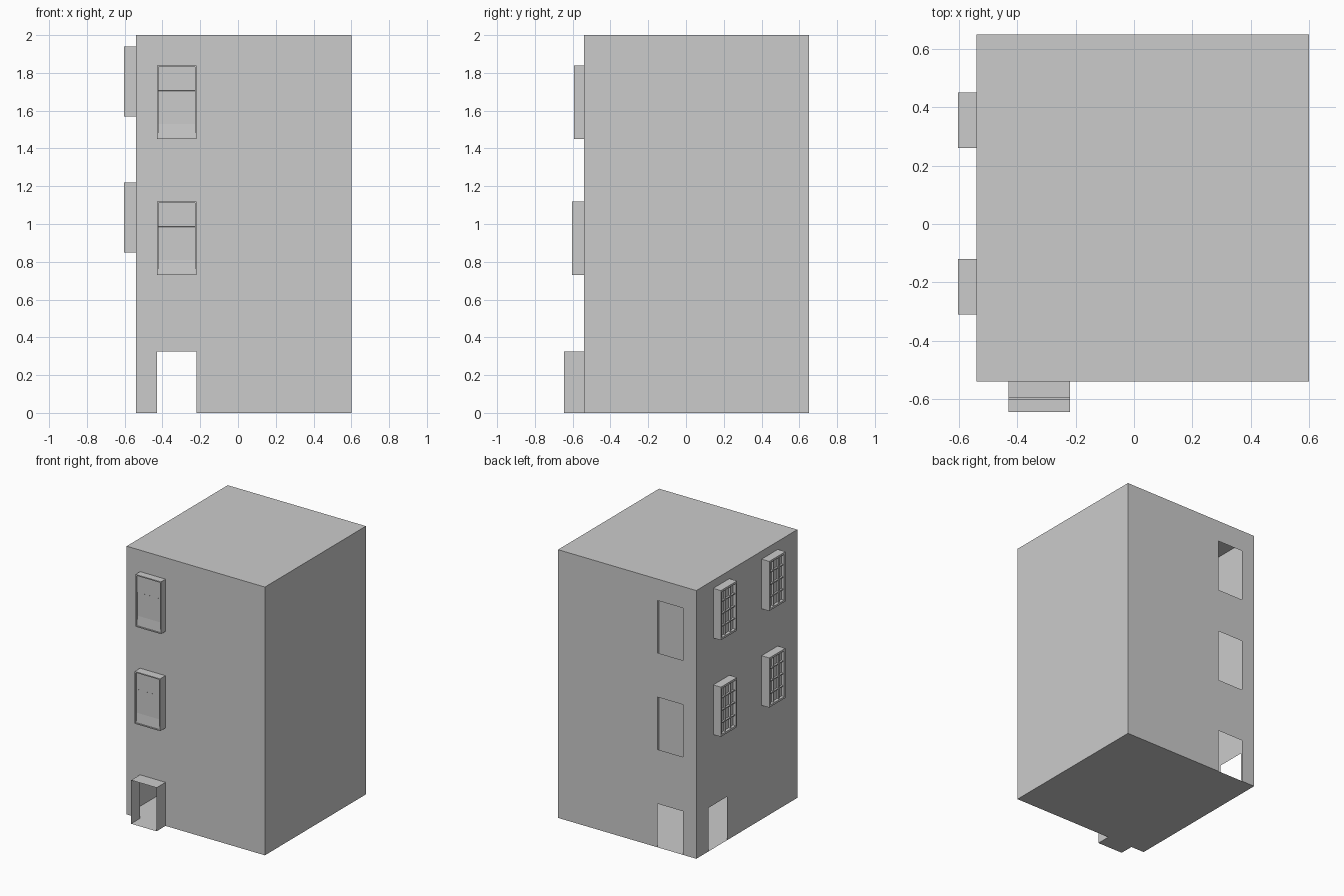
import bpy, bmesh
from mathutils import Vector

if "Cube" in bpy.data.objects:
    bpy.data.objects.remove(bpy.data.objects["Cube"])

X0, X1, Y0, Y1, H = -0.54, 0.60, -0.54, 0.65, 2.0


def finish(name, bm):
    bmesh.ops.remove_doubles(bm, verts=bm.verts, dist=1e-5)
    me = bpy.data.meshes.new(name)
    bm.to_mesh(me)
    bm.free()
    ob = bpy.data.objects.new(name, me)
    bpy.context.collection.objects.link(ob)
    return ob


def quad(bm, *pts):
    bm.faces.new([bm.verts.new(p) for p in pts])


def box(bm, lo, hi):
    lo, hi = Vector(lo), Vector(hi)
    geo = bmesh.ops.create_cube(bm, size=1)
    for v in geo["verts"]:
        v.co = Vector((lo[i] + (v.co[i] + 0.5) * (hi[i] - lo[i]) for i in range(3)))


def wall(name, a0, a1, place, holes=(), flip=False):
    """Thin wall as a grid of cells, leaving out rectangular holes (a, b, z0, z1)."""
    us = sorted({a0, a1, *[h[0] for h in holes], *[h[1] for h in holes]})
    zs = sorted({0, H, *[h[2] for h in holes], *[h[3] for h in holes]})
    bm = bmesh.new()
    for u, v in zip(us, us[1:]):
        for z, w in zip(zs, zs[1:]):
            cu, cz = (u + v) / 2, (z + w) / 2
            if any(h[0] < cu < h[1] and h[2] < cz < h[3] for h in holes):
                continue
            pts = [place(u, z), place(v, z), place(v, w), place(u, w)]
            quad(bm, *(pts[::-1] if flip else pts))
    bmesh.ops.remove_doubles(bm, verts=bm.verts, dist=1e-5)
    bmesh.ops.dissolve_limit(bm, angle_limit=0.01, verts=bm.verts, edges=bm.edges)
    finish(name, bm)


# Hollow building shell
DX0, DX1, DZ = -0.43, -0.22, 0.325
wall("front_wall", X0, X1, lambda u, z: (u, Y0, z), [(DX0, DX1, 0, DZ)])
wall("back_wall", X0, X1, lambda u, z: (u, Y1, z),
     [(DX0, DX1, 0, DZ), (DX0, DX1, 0.73, 1.12), (DX0, DX1, 1.45, 1.84)], True)
wall("left_wall", Y0, Y1, lambda u, z: (X0, u, z), [(0.29, 0.507, 0, DZ)], True)
wall("right_wall", Y0, Y1, lambda u, z: (X1, u, z))
bm = bmesh.new()
quad(bm, (X0, Y0, H), (X1, Y0, H), (X1, Y1, H), (X0, Y1, H))
finish("roof", bm)
bm = bmesh.new()
quad(bm, (X0, Y1, 0), (X1, Y1, 0), (X1, Y0, 0), (X0, Y0, 0))
finish("floor", bm)

# Open entrance porch of thin panels
P = -0.645
bm = bmesh.new()
quad(bm, (DX0, Y0, 0), (DX0, P, 0), (DX0, P, DZ), (DX0, Y0, DZ))
quad(bm, (DX1, P, 0), (DX1, Y0, 0), (DX1, Y0, DZ), (DX1, P, DZ))
quad(bm, (DX0, P, DZ), (DX1, P, DZ), (DX1, Y0, DZ), (DX0, Y0, DZ))
quad(bm, (DX0, Y0, 0), (DX1, Y0, 0), (DX1, P, 0), (DX0, P, 0))
finish("porch", bm)


def frame(bm, axis, out, base, a, b, z0, z1, t):
    """Four bars standing out from a wall; axis 0 = left wall, 1 = front wall."""
    for u, v, z, w in ((a, a + t, z0, z1), (b - t, b, z0, z1),
                       (a + t, b - t, z0, z0 + t), (a + t, b - t, z1 - t, z1)):
        if axis:
            box(bm, (u, out, z), (v, base, w))
        else:
            box(bm, (out, u, z), (base, v, w))


# Front windows: shallow frame, two sashes and a sloped lower band
for name, z0, out in (("lower", 0.73, -0.603), ("upper", 1.45, -0.594)):
    z1, t = z0 + 0.39, 0.008
    bm = bmesh.new()
    frame(bm, 1, out, Y0, DX0, DX1, z0, z1, t)
    finish(name + "_front_window_frame", bm)
    bm = bmesh.new()
    a, b, y = DX0 + t, DX1 - t, out + 0.012
    prof = [(y - 0.006, z0 + t), (y, z0 + 0.08), (y, z0 + 0.255),
            (y - 0.003, z0 + 0.257), (y - 0.003, z1 - t)]
    for (p, q), (r, s) in zip(prof, prof[1:]):
        quad(bm, (a, p, q), (b, p, q), (b, r, s), (a, r, s))
    finish(name + "_front_window_pane", bm)

# Left windows: frame, pane and glazing bars
L = -0.603
for y0 in (-0.31, 0.26):
    for z0 in (0.85, 1.57):
        y1, z1, t = y0 + 0.19, z0 + 0.37, 0.015
        bm = bmesh.new()
        frame(bm, 0, L, X0, y0, y1, z0, z1, t)
        box(bm, (L + 0.022, y0 + t, z0 + t), (X0, y1 - t, z1 - t))
        for i in (1, 2):
            c = y0 + (y1 - y0) * i / 3
            box(bm, (L + 0.008, c - 0.004, z0 + t), (L + 0.022, c + 0.004, z1 - t))
        for i in (1, 2, 3):
            c = z0 + (z1 - z0) * i / 4
            box(bm, (L + 0.008, y0 + t, c - 0.004), (L + 0.022, y1 - t, c + 0.004))
        finish("left_window", bm)
